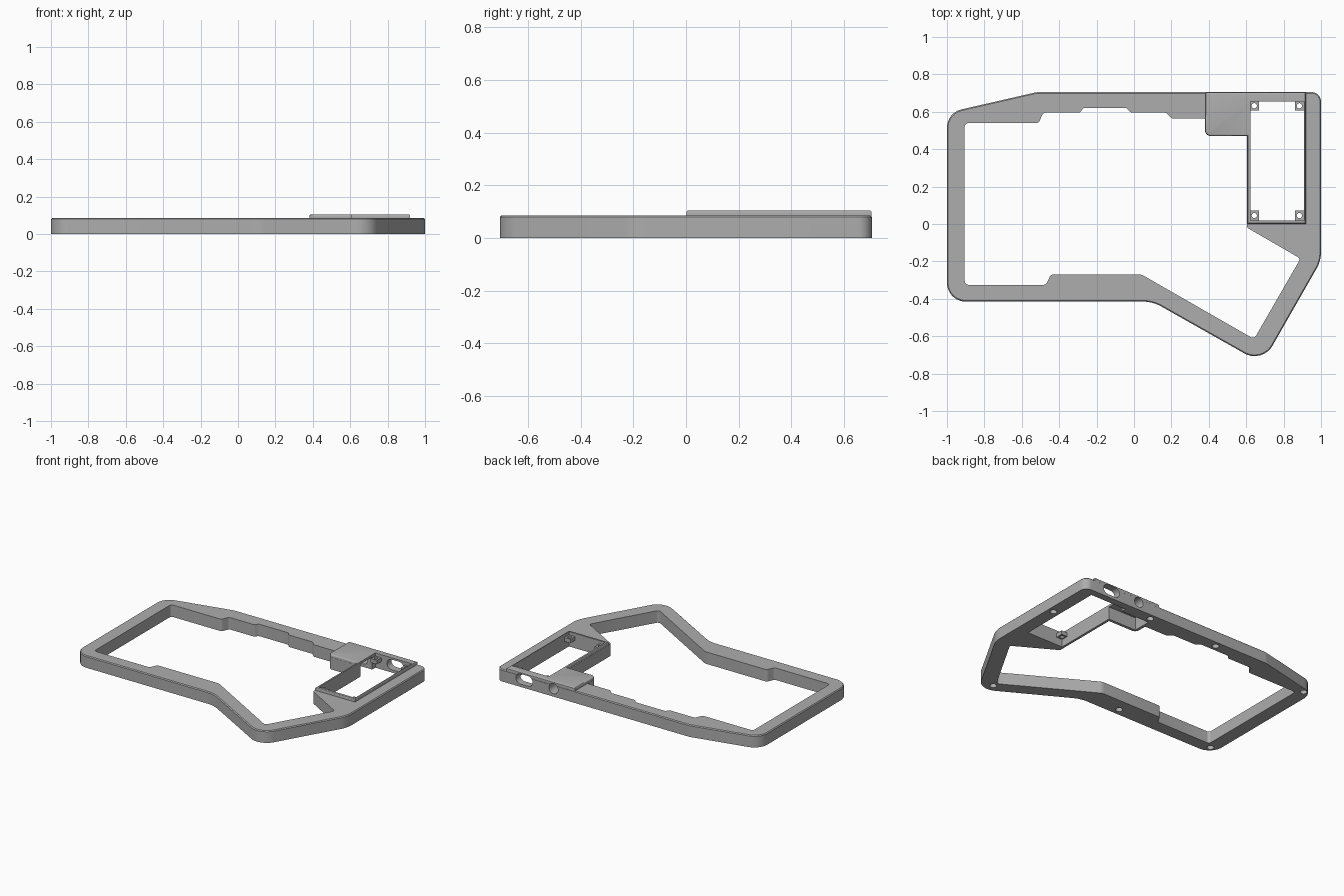
import bpy, bmesh, math
from mathutils import Vector, Matrix

cube = bpy.data.objects.get("Cube")
if cube:
    bpy.data.objects.remove(cube)

GREY = (0.42, 0.42, 0.42, 1)
grey = bpy.data.materials.new("plain grey")
grey.use_nodes = True
grey.diffuse_color = GREY
grey.node_tree.nodes["Principled BSDF"].inputs["Base Color"].default_value = GREY


def rounded(corners, steps=8):
    """Turn (x, y, radius) corners into a closed outline with round corners."""
    out = []
    n = len(corners)
    for i, (x, y, r) in enumerate(corners):
        p = Vector((x, y))
        if r == 0:
            out.append(p)
            continue
        a = (Vector(corners[i - 1][:2]) - p).normalized()
        b = (Vector(corners[(i + 1) % n][:2]) - p).normalized()
        half = a.angle(b) / 2
        centre = p + (a + b).normalized() * (r / math.sin(half))
        start = p + a * (r / math.tan(half)) - centre
        end = p + b * (r / math.tan(half)) - centre
        for k in range(steps + 1):
            d = start.lerp(end, k / steps)
            out.append(centre + d.normalized() * r)
    return out


def prism(name, outline, z0, z1, bevel=0.0, segments=1):
    """Extrude an outline from z0 to z1, optionally bevelling the top rim."""
    bm = bmesh.new()
    base = bm.faces.new([bm.verts.new((p.x, p.y, z0)) for p in outline])
    res = bmesh.ops.extrude_face_region(bm, geom=[base], use_keep_orig=True)
    top = [g for g in res["geom"] if isinstance(g, bmesh.types.BMVert)]
    bmesh.ops.translate(bm, verts=top, vec=(0, 0, z1 - z0))
    bmesh.ops.recalc_face_normals(bm, faces=bm.faces)
    if bevel:
        rim = [e for e in bm.edges if all(v.co.z > z1 - 1e-5 for v in e.verts)]
        bmesh.ops.bevel(bm, geom=rim, offset=bevel, segments=segments,
                        profile=0.5, affect="EDGES")
    return make(name, bm)


def make(name, bm):
    mesh = bpy.data.meshes.new(name)
    bm.to_mesh(mesh)
    bm.free()
    mesh.materials.append(grey)
    obj = bpy.data.objects.new(name, mesh)
    bpy.context.collection.objects.link(obj)
    return obj


def box(name, x0, x1, y0, y1, z0, z1):
    return prism(name, [Vector(c) for c in ((x0, y0), (x1, y0), (x1, y1), (x0, y1))], z0, z1)


def disc(x, y, r):
    return [Vector((x + r * math.cos(t * math.tau / 24), y + r * math.sin(t * math.tau / 24)))
            for t in range(24)]


def combine(target, tool, operation):
    """Apply a boolean and throw the tool away."""
    tool.hide_render = True
    mod = target.modifiers.new("bool", "BOOLEAN")
    mod.operation = operation
    mod.solver = "EXACT"
    mod.object = tool
    deps = bpy.context.evaluated_depsgraph_get()
    mesh = bpy.data.meshes.new_from_object(target.evaluated_get(deps))
    target.modifiers.clear()
    target.data = mesh
    bpy.data.objects.remove(tool)


def cut(target, tool):
    combine(target, tool, "DIFFERENCE")


# Outer shell of the case
case = prism("case_frame", rounded([
    (-1, -0.415, 0.1), (0.1, -0.415, 0.2), (0.686, -0.746, 0.11), (1, -0.197, 0.18),
    (1, 0.705, 0.05), (-0.52, 0.705, 0.1), (-1, 0.595, 0.1)]), 0, 0.085, 0.006)

# Large opening with stepped edges
cut(case, prism("opening", rounded([
    (-0.905, -0.325, 0.02), (-0.47, -0.325, 0.02), (-0.445, -0.27, 0.02),
    (0.04, -0.27, 0.06), (0.642, -0.615, 0.02), (0.89, -0.185, 0.015),
    (0.605, -0.02, 0.01), (0.605, 0.47, 0), (0.38, 0.47, 0.03), (0.38, 0.565, 0.01),
    (0.2, 0.565, 0.015), (0.17, 0.595, 0.015), (-0.015, 0.595, 0.015),
    (-0.04, 0.62, 0.012), (-0.27, 0.62, 0.012), (-0.29, 0.595, 0.012),
    (-0.485, 0.595, 0.02), (-0.51, 0.54, 0.02), (-0.905, 0.54, 0.02)], 5), -0.1, 0.2))

# Raised deck around the controller bay
combine(case, prism("raised_deck", rounded([
    (0.381, 0.704, 0), (0.381, 0.471, 0.03), (0.606, 0.471, 0), (0.606, 0.001, 0),
    (0.92, 0.001, 0), (0.92, 0.704, 0)]), 0.03, 0.105, 0.009, 3), "UNION")

# Controller bay and the hollow under the deck
cut(case, box("bay", 0.622, 0.908, 0.02, 0.655, -0.1, 0.2))
cut(case, box("hollow", 0.4, 0.65, 0.49, 0.62, -0.1, 0.09))

# Cable slot and jack hole through the back wall
for half, x in ((0.03, 0.78), (0, 0.55)):
    r = 0.036
    port = []
    for side in (1, -1):
        for k in range(13):
            a = -math.pi / 2 + math.pi * k / 12
            port.append(Vector((side * (half + r * math.cos(a)), side * r * math.sin(a))))
    if half == 0:
        port = disc(0, 0, r)
    tool = prism("port", port, -0.12, 0.1)
    tool.data.transform(Matrix.Translation((x, 0.7, 0.056)) @ Matrix.Rotation(math.pi / 2, 4, "X"))
    cut(case, tool)

# Blind screw holes in the underside
for x, y in ((0.955, 0.33), (0.64, -0.65), (-0.18, -0.365), (-0.945, -0.36),
             (-0.945, 0.575), (-0.13, 0.662), (0.42, 0.663)):
    cut(case, prism("screw_hole", disc(x, y, 0.023), -0.1, 0.05))

# Corner mounting tabs in the bay
parts = [case]
for side_x, x in (("right", 0.643), ("left", 0.884)):
    for side_y, y in (("front", 0.045), ("back", 0.632)):
        tab = box(f"mounting_tab_{side_y}_{side_x}", x - 0.024, x + 0.026,
                  y - 0.026, y + 0.026, 0.055, 0.083)
        cut(tab, prism("tab_hole", disc(x, y, 0.014), 0, 0.2))
        parts.append(tab)

# Smooth the rounded corners and keep the edges crisp
bpy.ops.object.select_all(action="DESELECT")
for obj in parts:
    obj.select_set(True)
bpy.context.view_layer.objects.active = case
bpy.ops.object.shade_smooth_by_angle(angle=math.radians(30))
